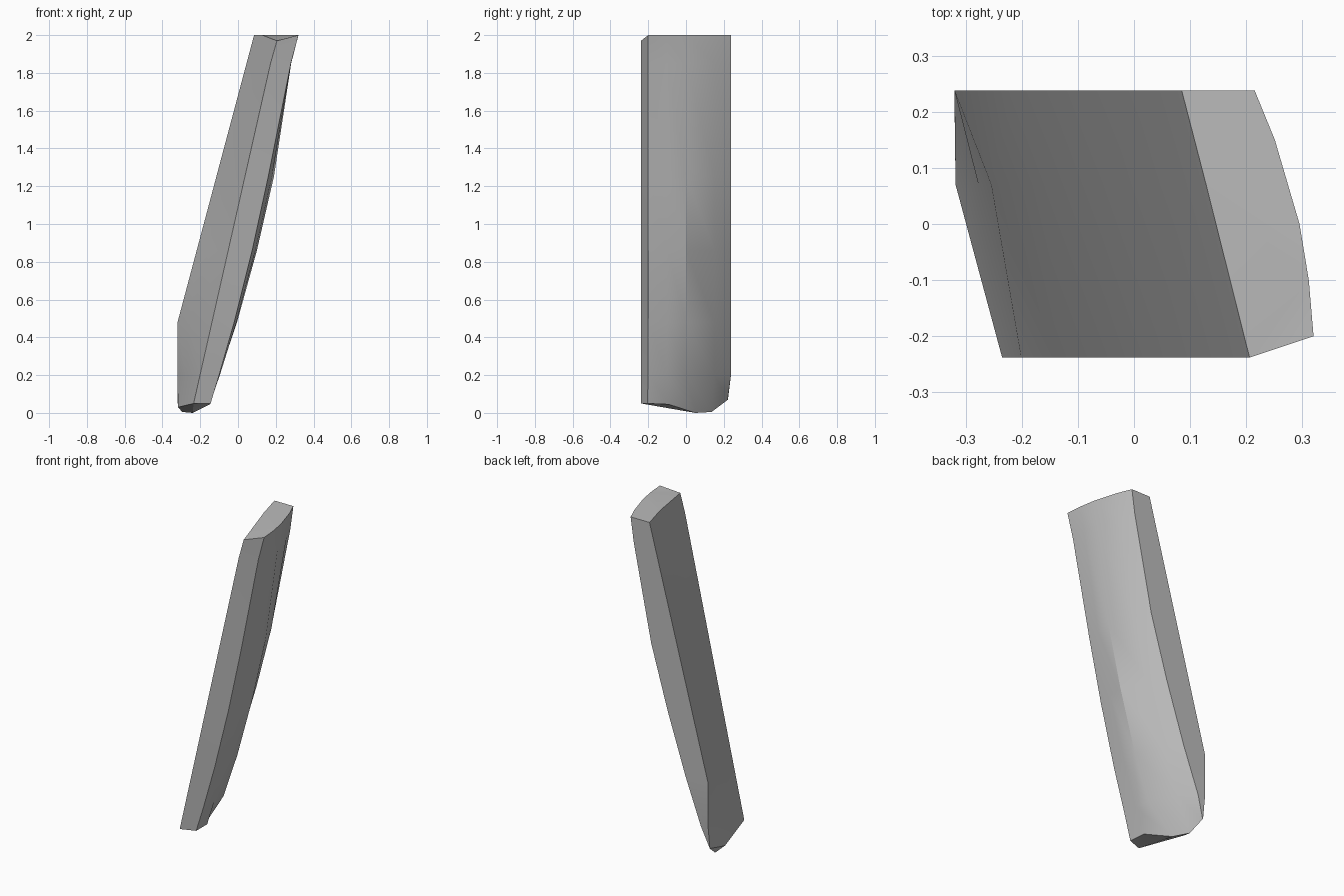
import bpy
import bmesh
from math import radians

default_cube = bpy.data.objects.get("Cube")
if default_cube:
    bpy.data.objects.remove(default_cube, do_unlink=True)


def make_material(name, shade):
    material = bpy.data.materials.new(name)
    material.use_nodes = True
    colour = (shade, shade, shade, 1)
    material.diffuse_color = colour
    material.node_tree.nodes["Principled BSDF"].inputs["Base Color"].default_value = colour
    return material


def mix(start, end, factor):
    return start + (end - start) * factor


# Height of each cross-section and the bulging outer edge curves at that height
heights = (2, 1.85, 1.25, 0.86, 0.48, 0.2)
front_edge = (0.32, 0.28, 0.16, 0.075, -0.02, -0.1)
outer_middle = (0.295, 0.275, 0.19, 0.1, -0.005, -0.1)
back_edge = (0.215, 0.194, 0.073, -0.04, -0.165, -0.27)


def cross_section(height, front, middle, back):
    """Ring of points: inner back, inner middle, inner front, then the outer curve."""
    inner_back = max(-0.32, mix(0.085, -0.32, (2 - height) / 1.52))
    inner_front = mix(0.206, -0.235, (2 - height) / 1.95)
    inner_middle = max(-0.32, mix(inner_back, inner_front, 0.36))
    front_height = min(height, 1.97)
    return [
        (inner_back, 0.238, height),
        (inner_middle, 0.07, height),
        (inner_front, -0.238, front_height),
        (front, -0.2, height),
        (mix(front, middle, 0.5) + 0.004, -0.1, height),
        (middle, 0, height),
        (mix(middle, back, 0.55), 0.15, height),
        (back, 0.238, height),
    ]


rings = [cross_section(*row) for row in zip(heights, front_edge, outer_middle, back_edge)]

# Chipped lower tip, where the back side closes to a point
tip = [
    (-0.32, 0.222, 0.07), (-0.318, 0.07, 0.03), (-0.235, -0.238, 0.05),
    (-0.145, -0.205, 0.05), (-0.15, -0.09, 0.045), (-0.24, 0.05, 0),
    (-0.295, 0.135, 0.005), (-0.318, 0.22, 0.07),
]
rings.append(tip)

# Loft the slab through its cross-sections and close both ends
bm = bmesh.new()
loops = [[bm.verts.new(point) for point in ring] for ring in rings]
for upper, lower in zip(loops, loops[1:]):
    for i in range(len(upper)):
        j = (i + 1) % len(upper)
        bm.faces.new((upper[i], lower[i], lower[j], upper[j]))
caps = [bm.faces.new(loops[0]), bm.faces.new(loops[-1])]
bmesh.ops.triangulate(bm, faces=caps)
bmesh.ops.recalc_face_normals(bm, faces=bm.faces)
mesh = bpy.data.meshes.new("leaning_slab")
bm.to_mesh(mesh)
bm.free()

slab = bpy.data.objects.new("leaning_slab", mesh)
bpy.context.collection.objects.link(slab)
mesh.materials.append(make_material("stone grey", 0.5))

# Smooth the curved side while keeping the long corners sharp
bpy.context.view_layer.objects.active = slab
slab.select_set(True)
bpy.ops.object.shade_smooth_by_angle(angle=radians(30))
